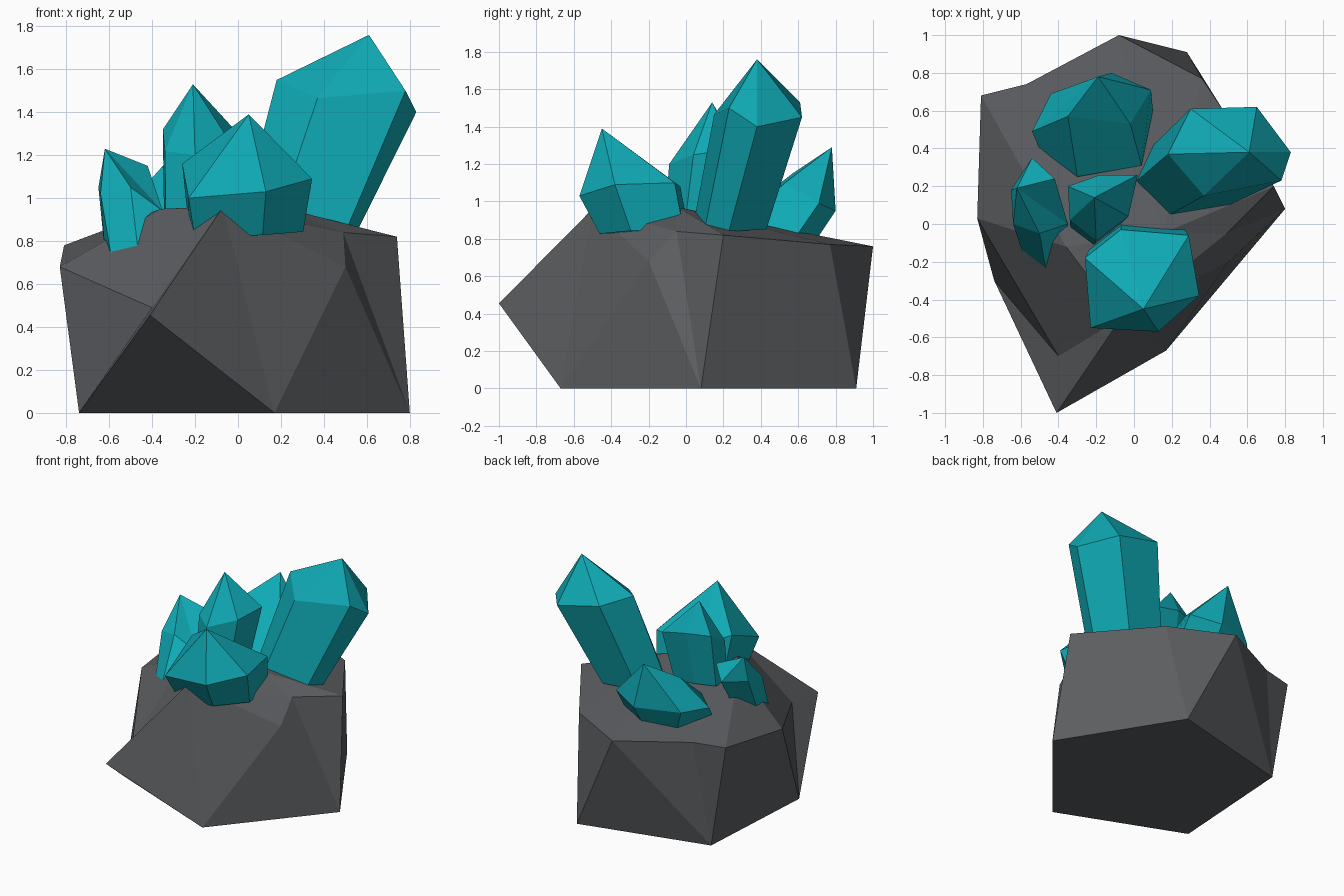
import bpy, bmesh
from mathutils import Vector


def material(name, rgb):
    m = bpy.data.materials.new(name)
    m.diffuse_color = (*rgb, 1)
    return m


STONE = material("dark grey stone", (0.105, 0.11, 0.117))
TEAL = material("teal crystal", (0.005, 0.40, 0.46))


def build(name, verts, faces, mat):
    bm = bmesh.new()
    vs = [bm.verts.new(v) for v in verts]
    for f in faces:
        bm.faces.new([vs[i] for i in f])
    bmesh.ops.recalc_face_normals(bm, faces=bm.faces)
    me = bpy.data.meshes.new(name)
    bm.to_mesh(me)
    bm.free()
    me.materials.append(mat)
    ob = bpy.data.objects.new(name, me)
    bpy.context.collection.objects.link(ob)
    return ob


def crystal(name, tip, shoulder, base_centre=None, taper=1.0, base=None):
    """Faceted prism: base ring, shoulder ring and a pointed tip."""
    ring = [Vector(p) for p in shoulder]
    n = len(ring)
    if base is None:
        mean = sum(ring, Vector()) / n
        base = []
        for p in ring:
            d = (p - mean) * taper
            d.z *= 0.3
            base.append(Vector(base_centre) + d)
    faces = [tuple(range(n))]
    for i in range(n):
        j = (i + 1) % n
        faces += [(i, j, n + j, n + i), (n + i, n + j, 2 * n)]
    return build(name, list(base) + ring + [Vector(tip)], faces, TEAL)


# Rock: five-sided foot, broken rim, raised plateau
foot = [(.8, .08, 0), (.28, .91, 0), (-.68, .67, 0), (-.74, -.3, 0), (.17, -.67, 0)]
rim = [(.74, .2, .82), (.36, .77, .77), (-.08, 1, .76), (-.57, .74, .78),
       (-.81, .68, .78), (-.83, .03, .68), (-.4, -.7, .49), (-.41, -1, .455),
       (.5, -.2, .68), (.49, -.05, .84)]
plateau = [(-.07, -.5, .96), (-.36, -.12, .95), (.15, -.05, .97)]
sides = [(4, 3, 2, 1, 0), (0, 1, 6, 5), (1, 7, 6), (1, 2, 7), (2, 8, 7), (2, 9, 8),
         (2, 3, 10, 9), (3, 11, 10), (3, 12, 11), (3, 4, 12), (4, 15, 12),
         (4, 13, 15), (4, 0, 13), (0, 14, 13), (0, 5, 14)]
top = [(13, 14, 15), (14, 5, 17), (14, 17, 15), (15, 17, 16), (15, 16, 11),
       (15, 11, 12), (16, 10, 11), (16, 9, 10), (16, 8, 9), (16, 17, 8),
       (17, 7, 8), (17, 6, 7), (17, 5, 6)]
build("rock_base", foot + rim + plateau, sides + top, STONE)

# Tall leaning crystal on the right
crystal("tall_crystal", (.61, .38, 1.76),
        [(.18, .37, 1.55), (.3, .61, 1.53), (.65, .62, 1.45),
         (.83, .38, 1.4), (.78, .23, 1.5), (.37, .15, 1.465)],
        base_centre=(.29, .24, .86), taper=.84)

# Squat crystal at the front
crystal("front_crystal", (.05, -.45, 1.39),
        [(-.23, -.55, 1.0), (.13, -.57, 1.03), (.345, -.38, 1.09),
         (.29, -.06, 1.1), (-.07, -.03, 1.08), (-.26, -.18, 1.16)],
        base_centre=(.03, -.22, .84), taper=.88)

# Middle crystal
crystal("middle_crystal", (-.21, .14, 1.53),
        [(-.35, .2, 1.32), (-.34, .02, 1.22), (-.2, -.09, 1.2),
         (-.03, .04, 1.25), (.02, .26, 1.28), (-.18, .26, 1.32)],
        base_centre=(-.2, .06, .9), taper=.85)

# Back crystal, leaning backwards
crystal("back_crystal", (-.19, .78, 1.29),
        [(.09, .71, .99), (-.12, .8, .95), (-.44, .69, .95),
         (-.54, .49, .94), (-.35, .57, 1.15), (-.02, .53, 1.1)],
        base=[(.1, .6, .83), (-.12, .7, .8), (-.38, .65, .8),
              (-.5, .4, .84), (-.3, .25, .9), (.04, .31, .9)])

# Small crystal on the left slope
crystal("left_crystal", (-.62, .19, 1.23),
        [(-.65, .18, 1.05), (-.64, 0, 1.02), (-.5, -.05, 1.05),
         (-.35, 0, .94), (-.42, .24, 1.15), (-.54, .35, 1.08)],
        base=[(-.62, .02, .75), (-.59, -.15, .73), (-.46, -.28, .71),
              (-.385, -.43, .7), (-.36, -.12, .75), (-.48, .12, .8)])
